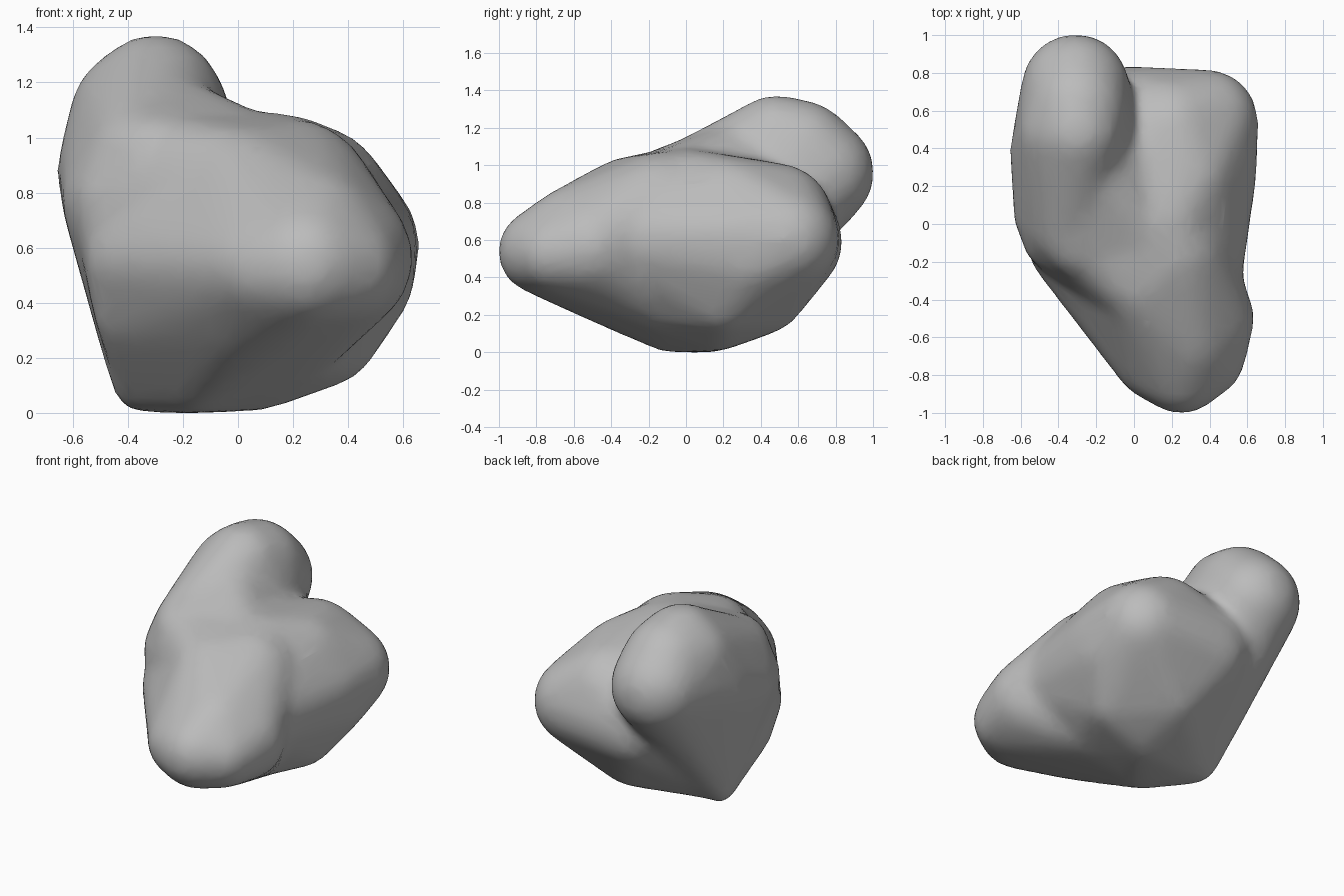
import bpy, bmesh
from mathutils import Matrix

old = bpy.data.objects.get("Cube")
if old:
    bpy.data.objects.remove(old, do_unlink=True)

stone = bpy.data.materials.new("stone_grey")
stone.use_nodes = True
GREY = (0.5, 0.5, 0.5, 1)
stone.diffuse_color = GREY
stone.node_tree.nodes["Principled BSDF"].inputs["Base Color"].default_value = GREY

SOFTENING = 0.012  # extra radius that the smoothing wears away again


def add_lobe(target, balls):
    """Rounded lobe: the convex hull of several balls (x, y, z, radius)."""
    lobe = bmesh.new()
    for x, y, z, r in balls:
        bmesh.ops.create_icosphere(lobe, subdivisions=3, radius=r + SOFTENING,
                                   matrix=Matrix.Translation((x, y, z)))
    bmesh.ops.delete(lobe, geom=lobe.edges[:], context='EDGES_FACES')
    hull = bmesh.ops.convex_hull(lobe, input=lobe.verts[:])
    spare = [g for g in hull["geom_interior"] if isinstance(g, bmesh.types.BMVert)]
    bmesh.ops.delete(lobe, geom=spare, context='VERTS')
    bmesh.ops.recalc_face_normals(lobe, faces=lobe.faces[:])
    mesh = bpy.data.meshes.new("lobe")
    lobe.to_mesh(mesh)
    target.from_mesh(mesh)
    lobe.free()
    bpy.data.meshes.remove(mesh)


bm = bmesh.new()

# Main body
add_lobe(bm, [
    (0.16, 0.0, 0.82, 0.25), (0.2, 0.5, 0.72, 0.27), (0.39, 0.55, 0.6, 0.26),
    (0.39, 0.25, 0.6, 0.25), (-0.05, 0.56, 0.58, 0.27), (0.02, -0.34, 0.84, 0.18),
    (-0.26, -0.08, 0.87, 0.2), (-0.4, -0.06, 0.75, 0.19), (0.3, -0.3, 0.6, 0.26),
    (0.29, 0.25, 0.79, 0.23), (-0.4, -0.1, 0.36, 0.12), (-0.37, 0.14, 0.05, 0.05),
    (-0.15, -0.12, 0.07, 0.07), (0.1, 0.18, 0.11, 0.1), (0.34, 0.2, 0.25, 0.15),
    (0.44, 0.34, 0.47, 0.19), (0.08, 0.46, 0.25, 0.14), (0.2, -0.15, 0.28, 0.16),
])

# Blunt nose at the front
add_lobe(bm, [
    (0.25, -0.78, 0.53, 0.22), (0.1, -0.73, 0.52, 0.19), (0.38, -0.71, 0.52, 0.2),
    (0.37, -0.5, 0.55, 0.26), (0.27, -0.6, 0.62, 0.25), (0.2, -0.15, 0.77, 0.28),
    (0.02, -0.34, 0.84, 0.18), (-0.38, -0.14, 0.54, 0.17), (-0.28, -0.28, 0.6, 0.14),
    (-0.36, -0.12, 0.34, 0.12), (0.03, -0.5, 0.35, 0.17), (-0.15, -0.12, 0.07, 0.07),
    (0.2, -0.1, 0.26, 0.16),
])

# Raised head, tapering down to the bottom corner
add_lobe(bm, [
    (-0.3, 0.48, 1.13, 0.23), (-0.38, 0.48, 1.08, 0.22), (-0.3, 0.62, 1.07, 0.26),
    (-0.31, 0.72, 0.95, 0.28), (-0.3, 0.5, 0.94, 0.3), (-0.38, 0.38, 0.87, 0.27),
    (-0.35, -0.04, 0.91, 0.18), (-0.42, 0.05, 0.76, 0.21), (-0.38, 0.18, 0.06, 0.06),
])

# Saddle bridging head and body
add_lobe(bm, [
    (-0.28, 0.3, 1.02, 0.2), (-0.3, -0.1, 0.9, 0.18),
    (0.08, -0.1, 0.85, 0.2), (-0.02, 0.3, 0.82, 0.2),
])

mesh = bpy.data.meshes.new("boulder")
bm.to_mesh(mesh)
bm.free()
mesh.materials.append(stone)
boulder = bpy.data.objects.new("boulder", mesh)
bpy.context.collection.objects.link(boulder)
bpy.context.view_layer.objects.active = boulder
boulder.select_set(True)

# Fuse the lobes, soften the grooves and thin the mesh
fuse = boulder.modifiers.new("fuse", 'REMESH')
fuse.mode = 'VOXEL'
fuse.voxel_size = 0.03
soften = boulder.modifiers.new("soften", 'SMOOTH')
soften.factor = 0.5
soften.iterations = 26
thin = boulder.modifiers.new("thin", 'DECIMATE')
thin.ratio = 0.25
for name in ("fuse", "soften", "thin"):
    bpy.ops.object.modifier_apply(modifier=name)

# Stand it on the ground
lowest = min(v.co.z for v in boulder.data.vertices)
boulder.data.transform(Matrix.Translation((0, 0, -lowest)))
bpy.ops.object.shade_smooth()
